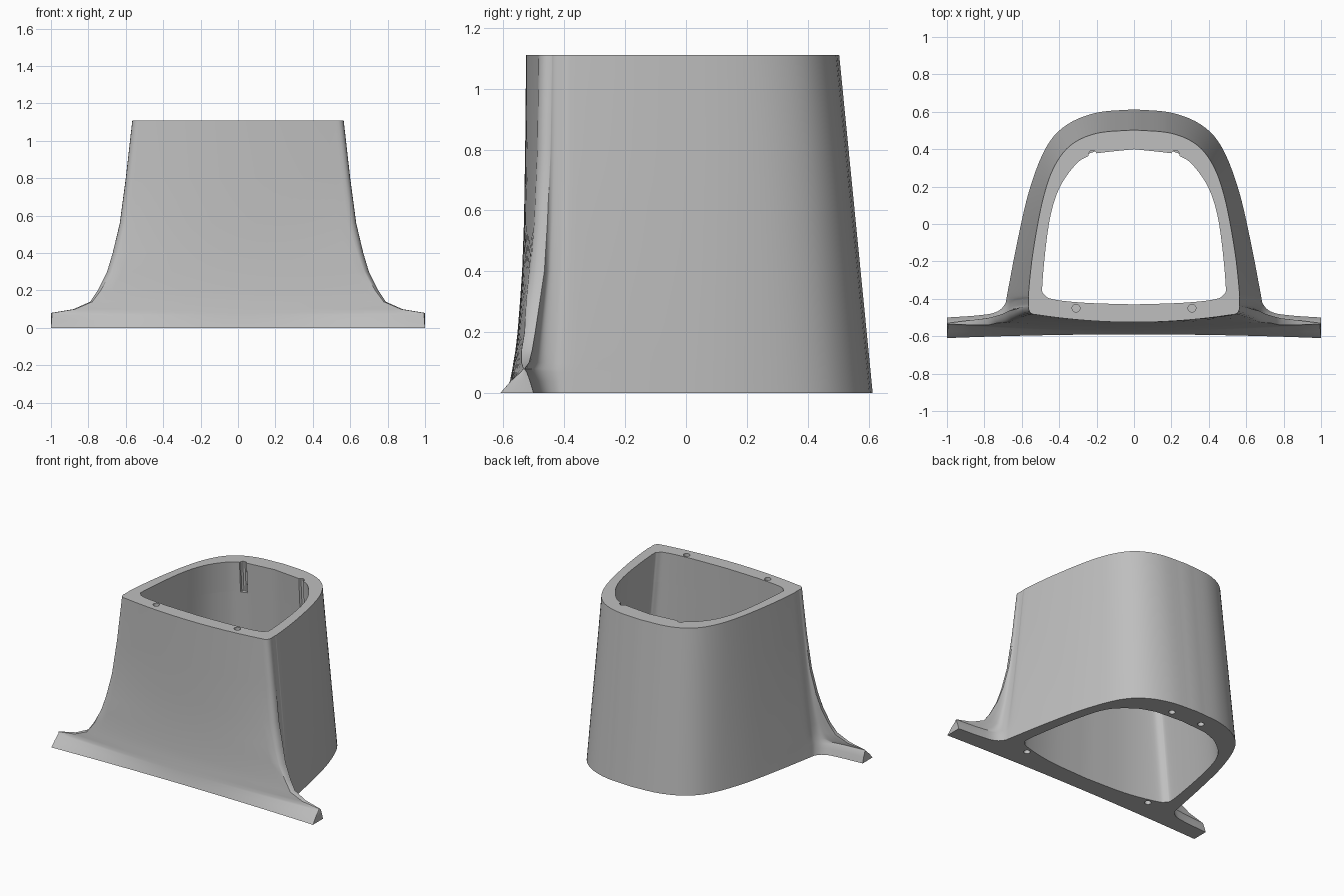
import bpy, bmesh
from math import sin, cos, pi
from mathutils import Vector

cube = bpy.data.objects.get("Cube")
if cube:
    bpy.data.objects.remove(cube)

HEIGHT = 1.11
STEPS = 5
PIN_DEPTH = .21
grey = bpy.data.materials.new("plain_grey")
grey.use_nodes = True
grey.diffuse_color = (0.52, 0.52, 0.52, 1)
grey.node_tree.nodes["Principled BSDF"].inputs["Base Color"].default_value = (0.52, 0.52, 0.52, 1)


def smooth_path(points):
    """Catmull-Rom curve through the points."""
    pts = [Vector(p) for p in points]
    pts = [pts[0] * 2 - pts[1]] + pts + [pts[-1] * 2 - pts[-2]]
    path = []
    for a, b, c, d in zip(pts, pts[1:], pts[2:], pts[3:]):
        for i in range(STEPS):
            t = i / STEPS
            path.append(b + (c - a) * t / 2 + (a * 2 - b * 5 + c * 4 - d) * t * t / 2
                        + (b * 3 - a - c * 3 + d) * t ** 3 / 2)
    return path + [pts[-2]]


def blend(low, high, t):
    return [Vector(a).lerp(Vector(b), t) for a, b in zip(low, high)]


def mirrored(half):
    return half + [Vector((-p.x, p.y)) for p in half[-2:0:-1]]


def add_wall(bm, rings):
    """Skin a stack of closed outlines and return the last row."""
    rows = [[bm.verts.new((p.x, p.y, z)) for p in ring] for ring, z in rings]
    for low, high in zip(rows, rows[1:]):
        for i in range(len(low)):
            j = (i + 1) % len(low)
            bm.faces.new((low[i], low[j], high[j], high[i]))
    return rows[-1]


# Rounded back and sides of the shell, from back centre to the front corner
BACK_LOW = [(0, .613), (.2, .595), (.36, .53), (.47, .41), (.56, .18), (.625, -.1), (.675, -.36)]
BACK_HIGH = [(0, .503), (.2, .485), (.34, .42), (.43, .3), (.49, .12), (.54, -.15), (.563, -.36)]

# Flared front corner: height, tip x, tip back y, tip front y, front centre y
FLARE = [
    (0, 1, -.5, -.61, -.59),
    (.04, 1, -.512, -.575, -.578),
    (.07, 1, -.523, -.542, -.572),
    (.08, 1, -.53, -.534, -.57),
    (.1, .88, -.515, -.54, -.567),
    (.14, .79, -.505, -.54, -.56),
    (.2, .75, -.495, -.53, -.553),
    (.3, .7, -.48, -.525, -.545),
    (.4, .67, -.465, -.515, -.538),
    (.56, .632, -.455, -.5, -.532),
    (.8, .6, -.445, -.49, -.528),
    (HEIGHT, .565, -.44, -.485, -.525),
]


def shell_outline(z, tip, back_y, front_y, centre_y):
    side = blend(BACK_LOW, BACK_HIGH, z / HEIGHT)
    root = side[-1]
    reach = tip - root.x
    for along, down in ((.05, .5), (.2, .8), (.5, .92)):
        side.append(Vector((root.x + reach * along, root.y + (back_y - root.y) * down)))
    heel = Vector((tip, back_y))
    path = smooth_path(side + [heel])
    # corner turns from a blunt end into a round as it rises
    k = min(1, z / .56)
    toe = Vector((tip - .045 * k, front_y))
    ctrl = ((heel + toe) / 2).lerp(Vector((tip, front_y)), k)
    for i in range(1, 5):
        t = i / 5
        path.append(heel * (1 - t) ** 2 + ctrl * 2 * t * (1 - t) + toe * t * t)
    for i in range(13):
        u = 1 - i / 12
        path.append(Vector((toe.x * u, centre_y + (front_y - centre_y) * u * u)))
    return mirrored(path)


# Hollow core; the second and third points hold the groove in the back wall
CORE_LOW = [(0, .46), (.2, .445), (.245, .43), (.33, .39), (.45, .27), (.52, .05), (.582, -.3),
            (.572, -.37), (.515, -.405), (.3, -.45), (0, -.465)]
CORE_HIGH = [(0, .4), (.2, .378), (.243, .363), (.31, .32), (.4, .19), (.455, 0), (.49, -.32),
             (.477, -.38), (.42, -.405), (.25, -.422), (0, -.43)]


def core_outline(z, groove):
    path = smooth_path(blend(CORE_LOW, CORE_HIGH, z / HEIGHT))
    a, b = path[STEPS], path[2 * STEPS]
    middle, half = (a + b) / 2, (b - a) / 2
    outward = Vector((-half.y, half.x))
    for i in range(1, STEPS):
        angle = pi * i / STEPS
        path[STEPS + i] = middle - half * cos(angle) + outward * sin(angle) * groove
    return mirrored(path)


def circle(x, y, radius=.021, sides=20):
    return [Vector((x + radius * cos(2 * pi * i / sides), y + radius * sin(2 * pi * i / sides)))
            for i in range(sides)]


bm = bmesh.new()
add_wall(bm, [(shell_outline(*row), row[0]) for row in FLARE])
ledge = HEIGHT - PIN_DEPTH
add_wall(bm, [(core_outline(z, groove), z) for z, groove in
              ((0, 0), (ledge, 0), (ledge + .001, 1), (HEIGHT, 1))])

# Blind pin holes in the top rim and in the base
for x, y, start, end in ((.31, -.45, HEIGHT, ledge), (.49, -.45, 0, PIN_DEPTH),
                         (.117, .506, 0, PIN_DEPTH)):
    for sign in (-1, 1):
        ring = circle(x * sign, y)
        bm.faces.new(add_wall(bm, [(ring, start), (ring, end)]))

# Flat rim and base around the openings
for level in (0, HEIGHT):
    edges = [e for e in bm.edges if e.is_boundary
             and all(abs(v.co.z - level) < .0001 for v in e.verts)]
    bmesh.ops.triangle_fill(bm, edges=edges, use_beauty=False, normal=(0, 0, 1))

bm.normal_update()
bmesh.ops.recalc_face_normals(bm, faces=bm.faces[:])
if bm.calc_volume(signed=True) < 0:
    bmesh.ops.reverse_faces(bm, faces=bm.faces[:])
mesh = bpy.data.meshes.new("tapered_shell")
bm.to_mesh(mesh)
bm.free()
mesh.materials.append(grey)
shell = bpy.data.objects.new("tapered_shell", mesh)
bpy.context.collection.objects.link(shell)

bpy.ops.object.select_all(action="DESELECT")
shell.select_set(True)
bpy.context.view_layer.objects.active = shell
bpy.ops.object.shade_smooth_by_angle(angle=.6)
